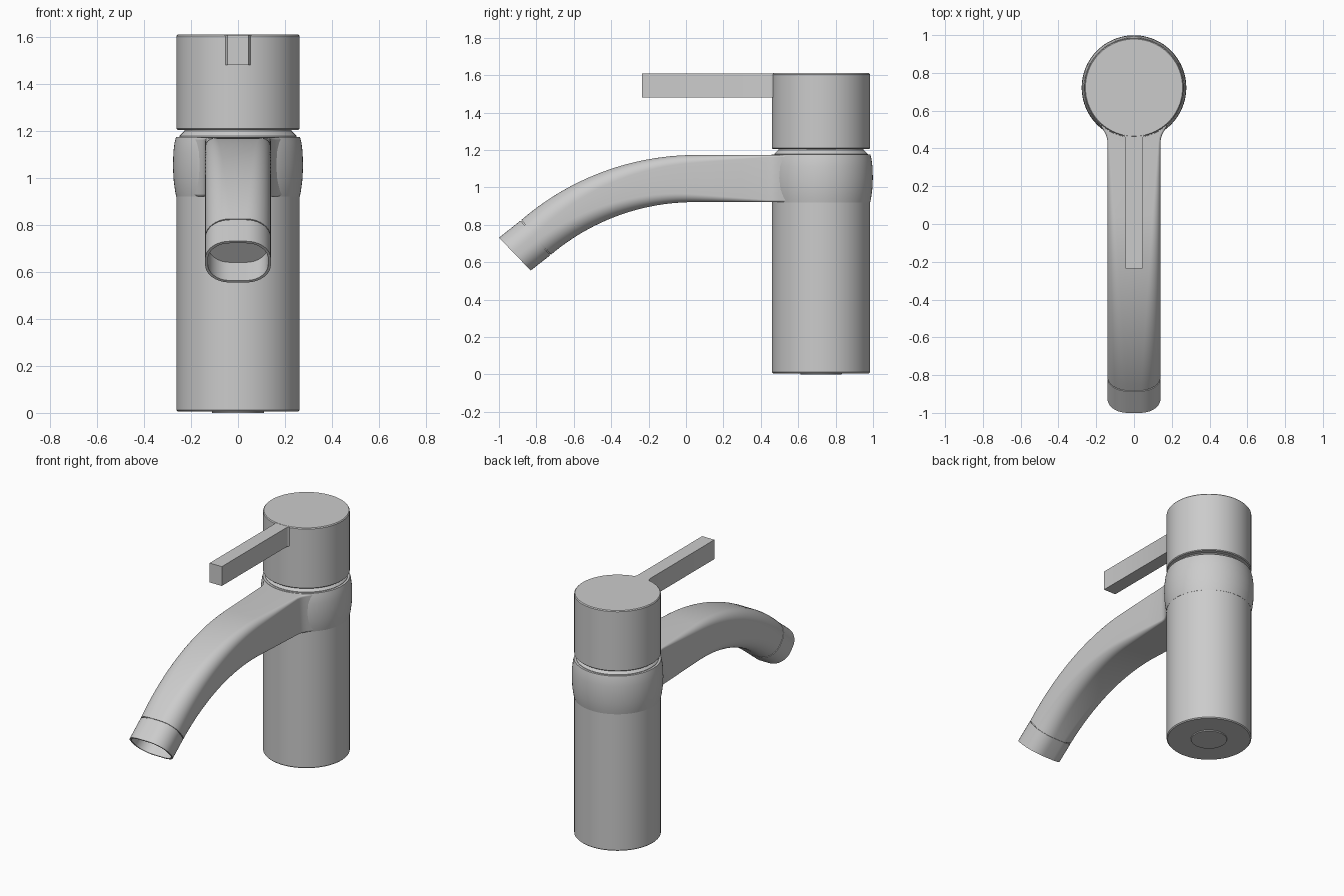
import bpy, bmesh, math
from mathutils import Vector

cube = bpy.data.objects.get("Cube")
if cube:
    bpy.data.objects.remove(cube, do_unlink=True)

AXIS_Y = 0.722          # centre line of the upright column

metal = bpy.data.materials.new("satin_grey_metal")
metal.use_nodes = True
GREY = (0.6, 0.6, 0.6, 1)
metal.diffuse_color = GREY
metal.node_tree.nodes["Principled BSDF"].inputs["Base Color"].default_value = GREY


def finish(name, bm, angle=30):
    bmesh.ops.recalc_face_normals(bm, faces=bm.faces)
    mesh = bpy.data.meshes.new(name)
    bm.to_mesh(mesh)
    bm.free()
    mesh.materials.append(metal)
    obj = bpy.data.objects.new(name, mesh)
    bpy.context.collection.objects.link(obj)
    bpy.ops.object.select_all(action='DESELECT')
    obj.select_set(True)
    bpy.context.view_layer.objects.active = obj
    bpy.ops.object.shade_smooth_by_angle(angle=math.radians(angle))
    return obj


def loft(bm, rings):
    """Skin closed rings of points, then cap both ends."""
    loops = [[bm.verts.new(p) for p in ring] for ring in rings]
    for a, b in zip(loops, loops[1:]):
        n = len(a)
        for i in range(n):
            j = (i + 1) % n
            bm.faces.new((a[i], a[j], b[j], b[i]))
    bm.faces.new(loops[0])
    bm.faces.new(loops[-1])


def lathe(name, profile, segments=96):
    """Turn an (r, z) profile around the column axis."""
    turns = [2 * math.pi * i / segments for i in range(segments)]
    bm = bmesh.new()
    loft(bm, [[(r * math.cos(t), AXIS_Y + r * math.sin(t), z) for t in turns]
              for r, z in profile])
    return finish(name, bm)


# Upright column with a slightly raised foot
lathe("body", [(0.11, 0), (0.112, 0.006), (0.256, 0.006), (0.262, 0.012),
               (0.262, 0.95)])

# Barrel-shaped collar round the column
lathe("collar", [(0.25, 0.92), (0.263, 0.92), (0.268, 0.945), (0.274, 0.99),
                 (0.277, 1.05), (0.275, 1.11), (0.270, 1.15), (0.264, 1.175),
                 (0.22, 1.175)])

# Tapered neck in the gap under the handle
lathe("neck", [(0.25, 1.16), (0.25, 1.178), (0.228, 1.2), (0.228, 1.23)])

# Handle cap
lathe("handle_cap", [(0.22, 1.205), (0.257, 1.205), (0.262, 1.21),
                     (0.262, 1.604), (0.257, 1.61)])

# Lever, flaring a little where it meets the cap
outline = [(0.045, -0.235), (0.045, 0.45), (0.05, 0.462), (0.062, 0.475), (0.062, 0.6)]
outline += [(-x, y) for x, y in reversed(outline)]
bm = bmesh.new()
loft(bm, [[(x, y, z) for x, y in outline] for z in (1.48, 1.609)])
finish("lever", bm)


def section(y, z, angle, half_w, half_h, radius, steps=10):
    """Rounded rectangle set square to a path that dips by angle."""
    up = Vector((0, -math.sin(angle), math.cos(angle)))
    side = Vector((1, 0, 0))
    points = []
    for k, (sx, sz) in enumerate(((1, 1), (-1, 1), (-1, -1), (1, -1))):
        for i in range(steps + 1):
            t = math.pi / 2 * (k + i / steps)
            px = sx * (half_w - radius) + radius * math.cos(t)
            pz = sz * (half_h - radius) + radius * math.sin(t)
            points.append(Vector((0, y, z)) + side * px + up * pz)
    return points


# Spout: flared root, straight run, then an arc whose corners grow rounder
Z0, HALF_W, HALF_H = 1.047, 0.14, 0.126
rings = [section(y, Z0, 0, w, HALF_H, 0.012) for y, w in
         ((0.60, 0.19), (0.535, 0.187), (0.515, 0.174), (0.495, 0.161),
          (0.475, 0.15), (0.455, 0.143), (0.43, HALF_W))]
rings += [section(y, Z0, 0, HALF_W, HALF_H, 0.012 + 0.03 * (0.43 - y) / 0.38)
          for y in (0.3, 0.18)]
BEND, R, START = math.radians(40.5), 1.31, 0.05
for i in range(25):
    f = i / 24
    a = BEND * f
    rings.append(section(START - R * math.sin(a), Z0 - R * (1 - math.cos(a)), a,
                         HALF_W, HALF_H - 0.004 * f, 0.042 + 0.063 * f))
bm = bmesh.new()
loft(bm, rings)
finish("spout", bm)

# Hollow nozzle: thin seam groove, outer wall, rim, inner wall and recess floor
jy, jz = START - R * math.sin(BEND), Z0 - R * (1 - math.cos(BEND))
ey, ez, end_angle = -0.915, 0.643, math.radians(44)


def nozzle_ring(f, inset):
    return section(jy + (ey - jy) * f, jz + (ez - jz) * f,
                   BEND + (end_angle - BEND) * f,
                   HALF_W - inset, 0.122 - inset, 0.105 - inset)


bm = bmesh.new()
loft(bm, [nozzle_ring(f, inset) for f, inset in
          ((-0.05, 0.006), (0.04, 0.006), (0.04, 0), (0.5, 0), (1, 0),
           (1, 0.012), (0.5, 0.012), (0.1, 0.012))])
finish("nozzle", bm)
